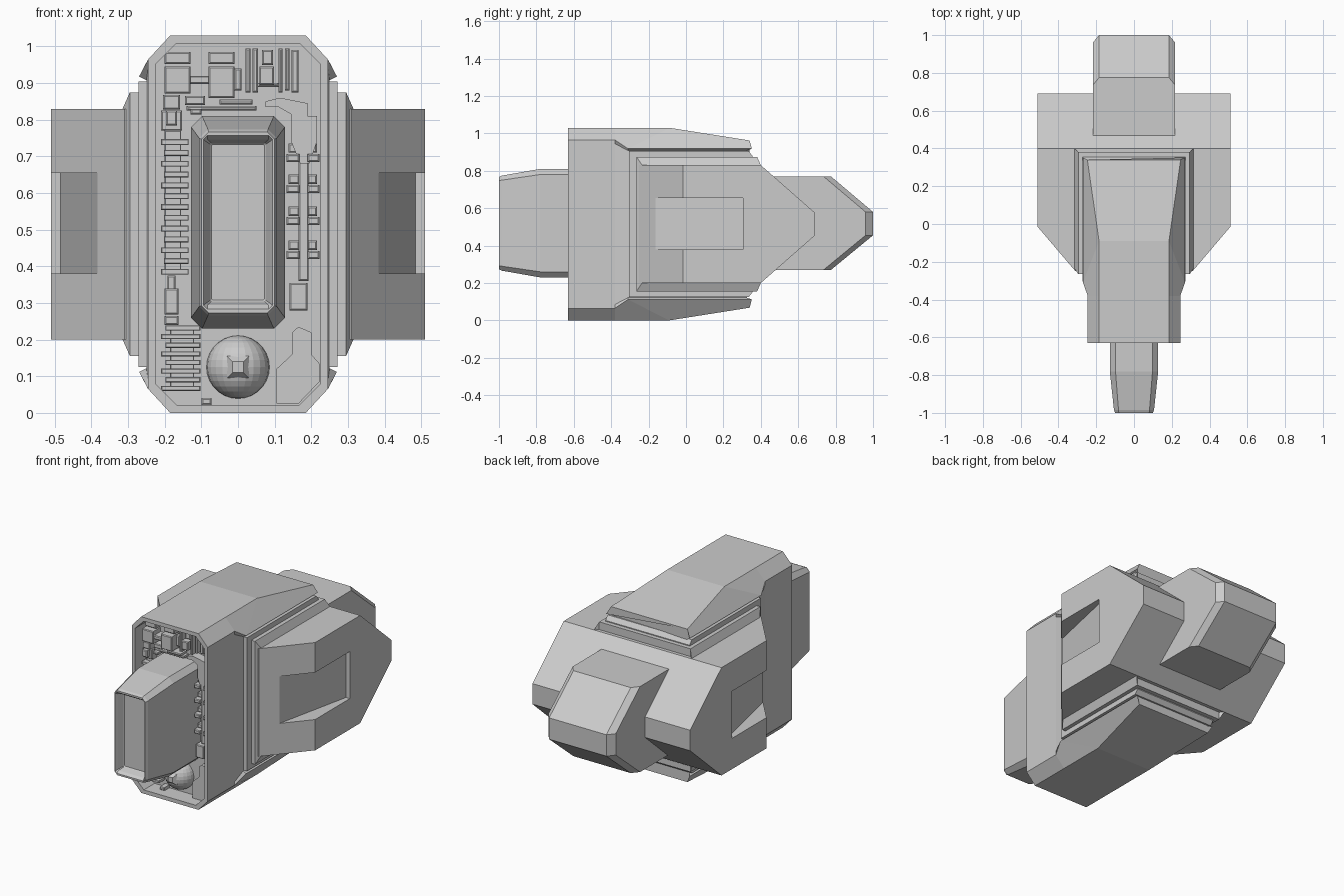
import bpy, bmesh
from mathutils import Vector

if "Cube" in bpy.data.objects:
    bpy.data.objects.remove(bpy.data.objects["Cube"])

ZC = 0.515      # height of the horizontal symmetry plane
FLOOR = -0.53   # depth of the front cavity floor


def finish(name, bm):
    bmesh.ops.recalc_face_normals(bm, faces=bm.faces)
    me = bpy.data.meshes.new(name)
    bm.to_mesh(me)
    bm.free()
    ob = bpy.data.objects.new(name, me)
    bpy.context.collection.objects.link(ob)
    return ob


def add_loft(bm, rings):
    rows = [[bm.verts.new(p) for p in r] for r in rings]
    n = len(rows[0])
    for a, b in zip(rows, rows[1:]):
        for i in range(n):
            j = (i + 1) % n
            bm.faces.new((a[i], a[j], b[j], b[i]))
    bm.faces.new(rows[0])
    bm.faces.new(rows[-1])


def loft(name, rings):
    bm = bmesh.new()
    add_loft(bm, rings)
    return finish(name, bm)


def sym_ring(y, quarter):
    """Quarter outline (x, z), top centre to side, mirrored in x and about ZC. y may be a list."""
    ys = y if isinstance(y, (list, tuple)) else [y] * len(quarter)
    q = [(x, yy, z) for (x, z), yy in zip(quarter, ys)]
    low = [(x, yy, 2 * ZC - z) for x, yy, z in reversed(q)]
    right = q + low
    return right + [(-x, yy, z) for x, yy, z in reversed(right)]


def x_ring(x, profile):
    return [(x, y, z) for y, z in profile]


def blocks(name, items, taper=0.004):
    """Front-panel details: (x0, x1, z0, z1, front y) blocks rising from the cavity floor."""
    bm = bmesh.new()
    for x0, x1, z0, z1, yf in items:
        t = taper
        add_loft(bm, [
            [(x0, FLOOR + .01, z0), (x1, FLOOR + .01, z0), (x1, FLOOR + .01, z1), (x0, FLOOR + .01, z1)],
            [(x0, yf + t, z0), (x1, yf + t, z0), (x1, yf + t, z1), (x0, yf + t, z1)],
            [(x0 + t, yf, z0 + t), (x1 - t, yf, z0 + t), (x1 - t, yf, z1 - t), (x0 + t, yf, z1 - t)]])
    return finish(name, bm)


def plate(name, outline, yf):
    return loft(name, [[(x, y, z) for x, z in outline] for y in (FLOOR + .01, yf)])


# Main shell: chamfered octagon with a hollow front and undercut side lips
rim = [(.168, 1.008), (.224, .952), (.224, .935)]
front = [(.185, 1.03), (.245, .965), (.245, .945)]
loft("main_shell", [
    sym_ring(FLOOR, rim),
    sym_ring(-.63, rim),
    sym_ring(-.63, front),
    sym_ring([-.38] * 3, front),
    sym_ring([-.09, -.31, -.31], [(.185, 1.03), (.27, .918), (.25, .908)]),
    sym_ring([.34, .352, .325], [(.247, .962), (.27, .918), (.25, .908)])])

# Nested collar slabs around the side pods
slab_a = [(-.305, .125), (-.305, .905), (.335, .905), (.355, .88), (.355, .15), (.335, .125)]
loft("outer_collar", [x_ring(x, slab_a) for x in (-.272, .272)])
slab_b = [(-.265, .155), (-.265, .875), (.38, .875), (.38, .155)]
slab_c = [(-.235, .2), (-.235, .83), (.40, .83), (.40, .2)]
loft("inner_collar", [x_ring(-.315, slab_c), x_ring(-.295, slab_b),
                      x_ring(.295, slab_b), x_ring(.315, slab_c)])


# Side pods: one wide block with tapered front corners and a wedge back
def pod(y0):
    return [(y0, .2), (y0, .83), (.40, .83), (.69, .575), (.69, .455), (.40, .2)]


pods = loft("side_pods", [x_ring(-.51, pod(-.015)), x_ring(-.31, pod(-.25)),
                          x_ring(.31, pod(-.25)), x_ring(.51, pod(-.015))])

# Sloped recess cut into each pod
for s, side in ((1, "right"), (-1, "left")):
    plan = [(.354, -.30), (.485, .305), (.6, .305), (.6, -.30)]
    cutter = loft(side + "_recess_cutter", [[(s * x, y, z) for x, y in plan] for z in (.38, .655)])
    cutter.hide_render = True
    cutter.hide_viewport = True
    mod = pods.modifiers.new(side + "_recess", 'BOOLEAN')
    mod.operation = 'DIFFERENCE'
    mod.solver = 'EXACT'
    mod.object = cutter

# Rear block with bevelled wedge nose
outer = [(.38, .27), (.38, .77), (.735, .77), (.96, .58), (.96, .455), (.735, .27)]
inner = [(.38, .27), (.38, .77), (.775, .77), (1.0, .58), (1.0, .455), (.775, .27)]
loft("rear_block", [x_ring(-.218, outer), x_ring(-.185, inner),
                    x_ring(.185, inner), x_ring(.218, outer)])


# Front nozzle with a framed recess
def rect(hx, hz, c, y):
    dz = .52
    q = [(hx - c, hz), (hx, hz - c)]
    return [(x, y, z - ZC + dz) for x, y, z in sym_ring(y, [(x, ZC + z) for x, z in q])]


loft("front_nozzle", [
    rect(.072, .212, .003, -.945), rect(.076, .216, .003, -.95), rect(.088, .226, .005, -.985),
    rect(.094, .237, .01, -1.0), rect(.10, .247, .02, -1.0), rect(.106, .254, .024, -.985),
    rect(.128, .29, .03, -.78), rect(.128, .29, .03, FLOOR + .01)])

# Dome sensor with square tip
bm = bmesh.new()
bmesh.ops.create_uvsphere(bm, u_segments=24, v_segments=14, radius=.086)
bmesh.ops.translate(bm, verts=bm.verts, vec=Vector((0, FLOOR, .125)))
finish("dome_sensor", bm)


def square(h, y):
    return [(-h, y, .125 - h), (h, y, .125 - h), (h, y, .125 + h), (-h, y, .125 + h)]


loft("dome_tip", [square(.03, -.59), square(.03, -.608), square(.015, -.626)])

# Ribbed column on the left of the panel
ribs = [(-.20, -.155, .38, .77, -.56)]
ribs += [(-.21 + .008 * (i % 2), -.135, .377 + .0295 * i, .393 + .0295 * i, -.59) for i in range(13)]
blocks("upper_ribs", ribs, .002)
low = [(-.185, -.12, .06, .235, -.555)]
low += [(-.21 + .012 * (i % 2), -.103, .06 + .0235 * i, .074 + .0235 * i, -.585) for i in range(8)]
blocks("lower_ribs", low, .002)
blocks("left_piston", [(-.20, -.163, .24, .265, -.59), (-.20, -.163, .268, .34, -.60),
                       (-.193, -.17, .335, .375, -.57)])
blocks("left_valve", [(-.21, -.153, .77, .825, -.58), (-.197, -.166, .785, .825, -.605),
                      (-.205, -.158, .828, .868, -.59)])

# Upper panel machinery
blocks("upper_left_clamp", [
    (-.20, -.13, .872, .945, -.60), (-.08, -.01, .86, .945, -.60), (-.135, -.075, .898, .92, -.59),
    (-.20, -.13, .952, .985, -.575), (-.08, -.01, .952, .985, -.575), (-.01, .01, .88, .94, -.56)])
blocks("upper_right_bars", [
    (.02, .034, .875, .995, -.56), (.04, .055, .875, .995, -.60), (.11, .122, .875, .995, -.60),
    (.128, .14, .88, .995, -.58), (.146, .165, .875, .99, -.56), (.055, .11, .89, .90, -.575),
    (.058, .098, .895, .945, -.605), (.065, .095, .95, .99, -.58)])
blocks("cross_pipes", [(-.14, .05, .825, .838, -.575), (-.05, .04, .842, .855, -.59),
                       (-.145, -.09, .84, .865, -.575), (-.13, -.10, .815, .83, -.60)])
plate("upper_right_duct", [(.075, .835), (.075, .85), (.115, .86), (.19, .845), (.19, .81),
                           (.215, .81), (.215, .74), (.195, .68), (.17, .68), (.145, .74),
                           (.145, .815), (.11, .835)], -.58)

# Right-hand column of cross bars on a spine
bars = [(.165, .193, .36, .80, -.575)]
for z in (.685, .60, .513, .42):
    bars += [(.132, .168, z, z + .022, -.595), (.19, .222, z, z + .022, -.595),
             (.138, .168, z + .025, z + .05, -.57), (.19, .216, z + .025, z + .05, -.57)]
blocks("right_cross_bars", bars)
blocks("right_box", [(.14, .19, .28, .355, -.59)])
plate("lower_right_panel", [(.105, .025), (.105, .12), (.148, .16), (.148, .22), (.165, .235),
                            (.20, .22), (.20, .16), (.222, .135), (.222, .085), (.165, .025)], -.57)
blocks("bottom_stub", [(-.10, -.072, .022, .04, -.58)])
